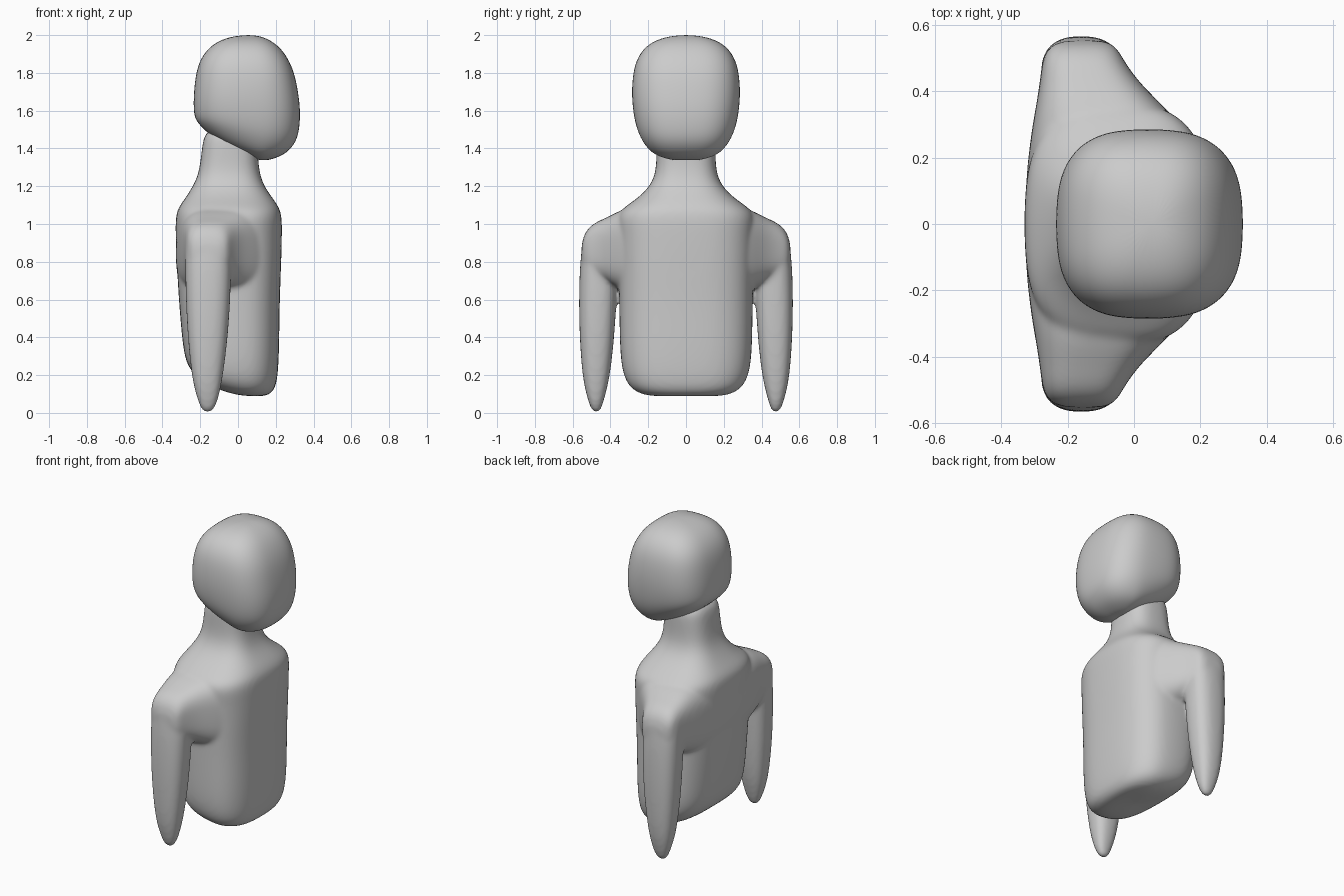
import bpy, bmesh
from math import sin, cos, pi, copysign

cube = bpy.data.objects.get("Cube")
if cube:
    bpy.data.objects.remove(cube)

SIDES = 28

grey = bpy.data.materials.new("Plain grey")
grey.use_nodes = True
grey.diffuse_color = (0.6, 0.6, 0.6, 1)
grey.node_tree.nodes["Principled BSDF"].inputs["Base Color"].default_value = (0.6, 0.6, 0.6, 1)


def oval(a0, a1, b0, b1, power):
    """Rounded box outline filling the given two ranges."""
    points = []
    for i in range(SIDES):
        t = 2 * pi * i / SIDES
        c, s = cos(t), sin(t)
        a = copysign(abs(c) ** (2 / power), c)
        b = copysign(abs(s) ** (2 / power), s)
        points.append(((a0 + a1 + a * (a1 - a0)) / 2, (b0 + b1 + b * (b1 - b0)) / 2))
    return points


def loft(bm, rings):
    """Skin closed rings of points and cap both ends."""
    loops = [[bm.verts.new(p) for p in ring] for ring in rings]
    for low, high in zip(loops, loops[1:]):
        for i in range(SIDES):
            j = (i + 1) % SIDES
            bm.faces.new((low[i], low[j], high[j], high[i]))
    bm.faces.new(loops[0][::-1])
    bm.faces.new(loops[-1])


def make_object(name, bm):
    bmesh.ops.recalc_face_normals(bm, faces=bm.faces)
    mesh = bpy.data.meshes.new(name)
    bm.to_mesh(mesh)
    bm.free()
    mesh.materials.append(grey)
    mesh.polygons.foreach_set("use_smooth", [True] * len(mesh.polygons))
    obj = bpy.data.objects.new(name, mesh)
    bpy.context.collection.objects.link(obj)
    obj.modifiers.new("Round", "SUBSURF").levels = 2
    obj.modifiers["Round"].render_levels = 2
    return obj


# Torso and neck: height, back, front, half width, lift of the underside at the back
torso = [
    (.08, -.14, .12, .17, 1), (.10, -.215, .18, .265, 1), (.15, -.255, .206, .32, .7),
    (.25, -.283, .216, .346, .3), (.4, -.298, .22, .353, 0), (.6, -.315, .222, .355, 0),
    (.8, -.326, .231, .36, 0), (.95, -.332, .234, .362, 0), (1.03, -.332, .234, .37, 0),
    (1.08, -.322, .224, .345, 0), (1.13, -.285, .19, .265, 0), (1.19, -.245, .145, .2, 0),
    (1.25, -.215, .12, .168, 0), (1.32, -.2, .108, .157, 0), (1.42, -.19, .106, .157, 0),
    (1.52, -.17, .11, .15, 0),
]
body = bmesh.new()
loft(body, [[(x, y, z + .9 * lift * min(0, x - .1) ** 2)
             for x, y in oval(back, front, -w, w, 2.8)]
            for z, back, front, w, lift in torso])

# Shoulders, lofted from side to side: distance out, back, front, underside, top
shoulder = [
    (0, -.333, .232, .6, 1.1), (.15, -.326, .215, .6, 1.1), (.28, -.31, .16, .62, 1.095),
    (.36, -.295, .085, .66, 1.068), (.43, -.284, .012, .7, 1.03), (.5, -.276, -.035, .72, 1.0),
    (.54, -.255, -.055, .76, .95), (.555, -.2, -.1, .8, .88),
]
both = [(-s[0], *s[1:]) for s in shoulder[:0:-1]] + shoulder
loft(body, [[(x, y, z) for x, z in oval(back, front, low, top, 3.2)]
            for y, back, front, low, top in both])

# Arms: height, back, front, inner side, outer side
arm = [
    (0, -.185, -.14, .458, .492), (.04, -.204, -.115, .442, .511),
    (.1, -.224, -.098, .425, .529), (.2, -.247, -.078, .401, .55),
    (.4, -.267, -.053, .379, .564), (.6, -.277, -.04, .367, .568),
    (.8, -.281, -.034, .357, .562), (.92, -.281, -.036, .36, .546),
    (.98, -.262, -.05, .39, .515),
]
for side in (-1, 1):
    loft(body, [[(x, side * y, z) for x, y in oval(back, front, inner, outer, 2.5)]
                for z, back, front, inner, outer in arm])

# Fuse the body into one soft skin
body_object = make_object("body", body)
fuse = body_object.modifiers.new("Fuse", "REMESH")
fuse.mode = "VOXEL"
fuse.voxel_size = 0.011
fuse.use_smooth_shade = True
soften = body_object.modifiers.new("Soften", "SMOOTH")
soften.factor = 0.5
soften.iterations = 14

# Head: height, back, front, half width, rise of the jaw line towards the back
head_rings = [
    (1.333, .06, .14, .05, 1), (1.348, -.08, .2, .13, 1), (1.375, -.165, .258, .19, 1),
    (1.43, -.218, .307, .235, .85), (1.5, -.233, .327, .266, .55), (1.6, -.237, .332, .283, .2),
    (1.7, -.235, .32, .289, 0), (1.8, -.224, .3, .282, 0), (1.88, -.198, .265, .26, 0),
    (1.945, -.145, .215, .212, 0), (1.985, -.07, .15, .135, 0), (2.0, .02, .09, .04, 0),
]
head = bmesh.new()
loft(head, [[(x, y, z + .38 * rise * max(0, .12 - x))
             for x, y in oval(back, front, -w, w, 2.8)]
            for z, back, front, w, rise in head_rings])
make_object("head", head)
